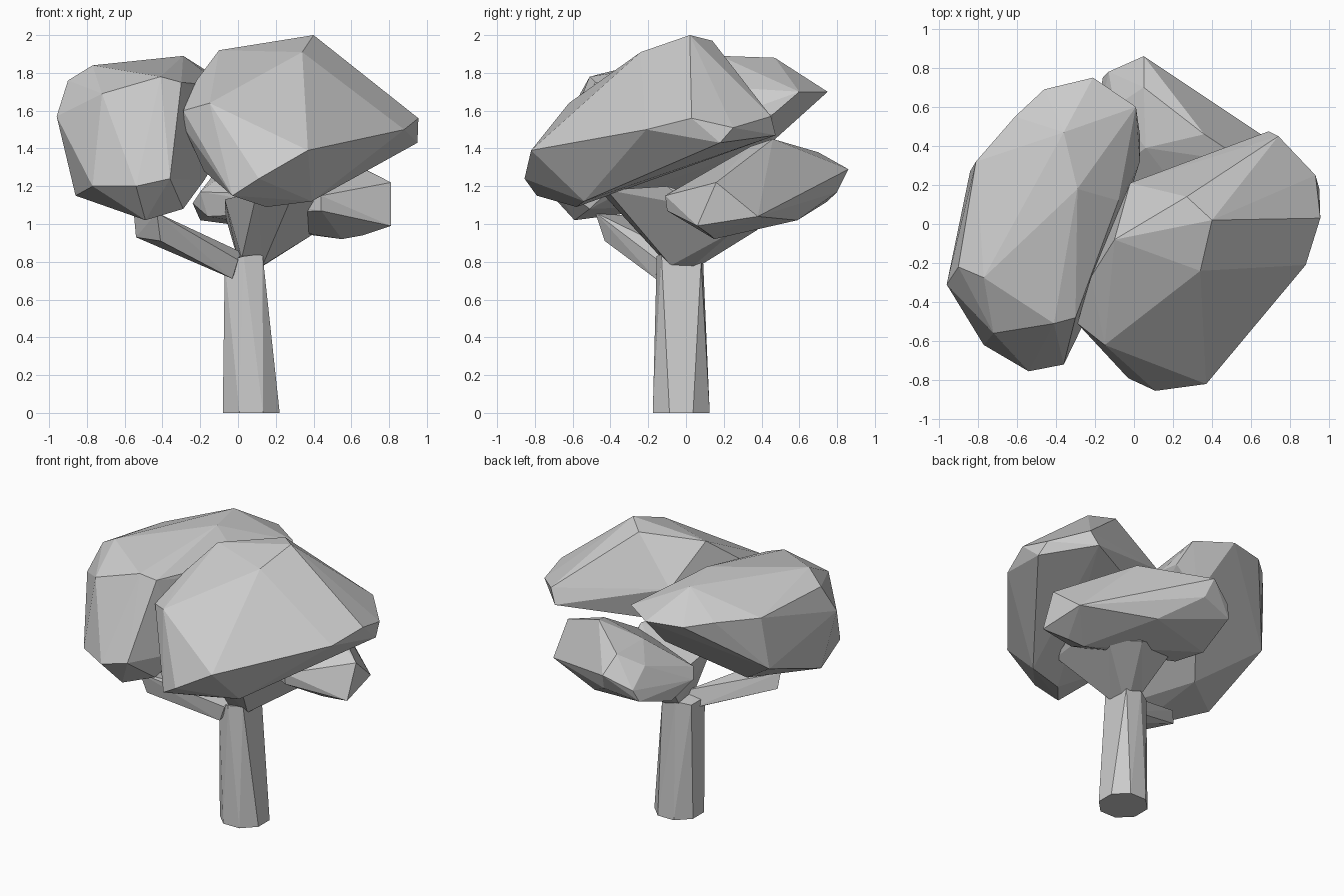
import bpy
import bmesh
import math
from mathutils import Vector

UNIT = 0.01  # corner points are given in hundredths

default_cube = bpy.data.objects.get("Cube")
if default_cube:
    bpy.data.objects.remove(default_cube, do_unlink=True)


def make_material(name, colour):
    material = bpy.data.materials.new(name)
    material.use_nodes = True
    material.diffuse_color = colour
    shader = material.node_tree.nodes["Principled BSDF"]
    shader.inputs["Base Color"].default_value = colour
    return material


light_grey = make_material("light grey", (0.6, 0.6, 0.6, 1))


def faceted_block(name, corners):
    """Wrap the corner points in a flat-faced convex shell."""
    shell = bmesh.new()
    for corner in corners:
        shell.verts.new(Vector(corner) * UNIT)
    result = bmesh.ops.convex_hull(shell, input=shell.verts[:])
    leftovers = set(result["geom_interior"]) | set(result["geom_unused"])
    loose = [item for item in leftovers if isinstance(item, bmesh.types.BMVert)]
    bmesh.ops.delete(shell, geom=loose, context="VERTS")
    # merge nearly coplanar triangles into larger facets
    bmesh.ops.dissolve_limit(shell, angle_limit=math.radians(2),
                             verts=shell.verts[:], edges=shell.edges[:])
    bmesh.ops.recalc_face_normals(shell, faces=shell.faces[:])
    mesh = bpy.data.meshes.new(name)
    shell.to_mesh(mesh)
    shell.free()
    mesh.materials.append(light_grey)
    part = bpy.data.objects.new(name, mesh)
    bpy.context.collection.objects.link(part)
    return part


def ring(centre, radius, height, sides=8):
    """Corner points of a level polygon."""
    points = []
    for step in range(sides):
        angle = math.tau * (step + 0.5) / sides
        points.append((centre[0] + radius * math.cos(angle),
                       centre[1] + radius * math.sin(angle),
                       height))
    return points


# Trunk, leaning slightly as it narrows to an uneven top
faceted_block("trunk", ring((7, -2.5), 16.3, 0) + [
    (-7, -11, 80), (-7, 4, 80), (2, 9, 82),
    (13, 8, 80), (13, -13, 84), (3, -15.5, 83),
])

# Branches
faceted_block("left_branch", [
    (-3, -16, 71), (0, -15, 81), (-3, -4, 74), (2, -5, 85),
    (-54, -25, 93), (-55, -27, 104), (-43, -48, 106), (-41, -43, 91),
])
faceted_block("main_fork", [
    # joint with the trunk
    (2, -13, 82), (13, -8, 78), (12, 3, 77), (10, 9, 79), (0, 8, 81),
    # front side
    (-7, -20, 113), (10, -45, 117), (30, -42, 118), (42, -10, 120),
    (43, 2, 110),
    # back side
    (42, 25, 96), (25, 38, 97), (-7, 30, 105), (35, 15, 112),
])

# Large front crown, sloping down towards the front
faceted_block("front_crown", [
    # top
    (40, 2, 200), (34, -24, 191), (-10, -8, 192), (27, 14, 197),
    (-2, 21, 167), (-22, -27, 176),
    # front
    (-29, -51, 160), (-15, -62, 164), (37, -82, 139), (11, -85.5, 124),
    (-3, -79, 115),
    # outer rim
    (88, -21, 150), (95.5, 3, 156), (93, 25, 151), (74, 45, 157),
    (69, 47.5, 147), (95, 18, 143),
    # underside
    (15, -58, 109), (39, -54, 112), (-28, -48, 150), (-18, -42, 128),
    (-18, -18, 143), (3, 17, 142),
])

# Left crown, long from front to back and higher at the back
faceted_block("left_crown", [
    # top
    (-77, -27.5, 184), (-29, 18, 189), (-36, 47, 188), (-41, -51, 178),
    (-30, -48, 175), (-72, -56, 169), (-90, -22, 176),
    # front
    (-96, -31, 157), (-77, -62, 120), (-54, -75.5, 120), (-36, -72, 124),
    # back
    (-81, 32, 172), (-61, 55, 172), (-46, 69, 170), (-21, 75, 170),
    (1, 60, 170), (3, 46, 158), (3, 32, 160), (-8, 12, 173),
    # underside
    (-86, -28, 115), (-84, 27, 135), (-49, -59, 102), (-29, -51, 108),
    (-18, -35, 123), (-60, -6, 114), (-49, 2, 110), (-15, 45, 143),
])

# Small back crown, low and slanted across the trunk
faceted_block("back_crown", [
    # top
    (36, 46, 145), (40, 34, 141), (6, 39, 137), (5, 70, 138),
    (-10, 60, 130),
    # right end
    (44, -11, 115), (44, -10, 107), (81, 16, 122), (81, 6, 99),
    (77, 38, 104),
    # left end
    (5, 86, 129), (-13, 78, 120), (-16, 75, 112), (-24, 26, 111),
    (-20, 20, 117), (-16, 22, 104), (-20, 45, 102),
    # underside
    (55, 15, 92), (66, 13, 94), (42, 16, 95), (-7, 30, 102),
    (30, 59, 102), (8, 80, 117),
])
